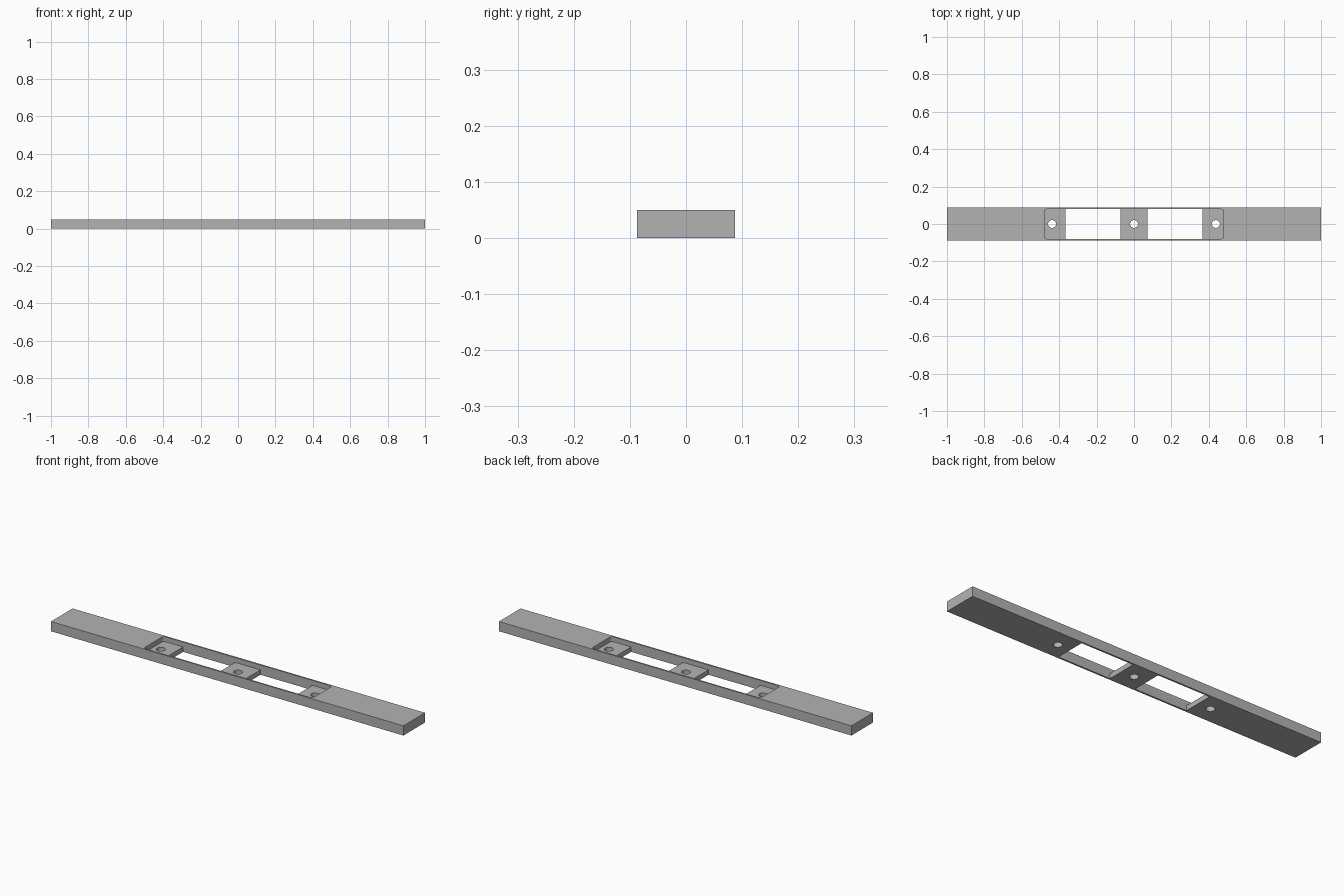
import bpy
import bmesh
from mathutils import Matrix

LENGTH, WIDTH, HEIGHT = 2.0, 0.175, 0.05
FLOOR = 0.025                      # thickness left under the pocket
POCKET_X, POCKET_Y = 0.479, 0.079  # half sizes of the pocket
WINDOW_IN, WINDOW_OUT = 0.072, 0.367
HOLE_X, HOLE_R = 0.438, 0.021

default = bpy.data.objects.get("Cube")
if default:
    bpy.data.objects.remove(default, do_unlink=True)

grey = bpy.data.materials.new("plain grey")
grey.use_nodes = True
colour = (0.45, 0.45, 0.45, 1)
grey.diffuse_color = colour
grey.node_tree.nodes["Principled BSDF"].inputs["Base Color"].default_value = colour


def finish(name, bm):
    mesh = bpy.data.meshes.new(name)
    bm.to_mesh(mesh)
    bm.free()
    mesh.materials.append(grey)
    obj = bpy.data.objects.new(name, mesh)
    bpy.context.collection.objects.link(obj)
    return obj


def box(name, x0, x1, half_y, z0, z1, corner=0):
    bm = bmesh.new()
    place = Matrix.Translation(((x0 + x1) / 2, 0, (z0 + z1) / 2))
    size = Matrix.Diagonal((x1 - x0, 2 * half_y, z1 - z0, 1))
    bmesh.ops.create_cube(bm, size=1, matrix=place @ size)
    if corner:
        upright = [e for e in bm.edges
                   if abs(e.verts[0].co.z - e.verts[1].co.z) > 0.001]
        bmesh.ops.bevel(bm, geom=upright, offset=corner, segments=5,
                        profile=0.5, affect='EDGES')
    return finish(name, bm)


def drill(name, x):
    bm = bmesh.new()
    bmesh.ops.create_cone(bm, cap_ends=True, segments=32, radius1=HOLE_R,
                          radius2=HOLE_R, depth=0.2,
                          matrix=Matrix.Translation((x, 0, 0)))
    return finish(name, bm)


# Solid bar
bar = box("mounting_bar", -LENGTH / 2, LENGTH / 2, WIDTH / 2, 0, HEIGHT)

# Round-cornered pocket, two windows and three screw holes
cutters = [box("pocket_cutter", -POCKET_X, POCKET_X, POCKET_Y,
               FLOOR, HEIGHT + 0.05, corner=0.012)]
for side, name in ((-1, "right"), (1, "left")):
    x0, x1 = sorted((side * WINDOW_IN, side * WINDOW_OUT))
    cutters.append(box(name + "_window_cutter", x0, x1, POCKET_Y, -0.05, 0.035))
for x, name in ((-HOLE_X, "right"), (0, "middle"), (HOLE_X, "left")):
    cutters.append(drill(name + "_hole_cutter", x))

bpy.context.view_layer.objects.active = bar
for cutter in cutters:
    cutter.hide_render = True
    cut = bar.modifiers.new(cutter.name, 'BOOLEAN')
    cut.operation = 'DIFFERENCE'
    cut.solver = 'EXACT'
    cut.object = cutter
    bpy.ops.object.modifier_apply(modifier=cut.name)
    bpy.data.objects.remove(cutter, do_unlink=True)

# Smooth hole walls and pocket corners, sharp edges elsewhere
bpy.ops.object.select_all(action='DESELECT')
bar.select_set(True)
bpy.ops.object.shade_smooth_by_angle(angle=0.52)
